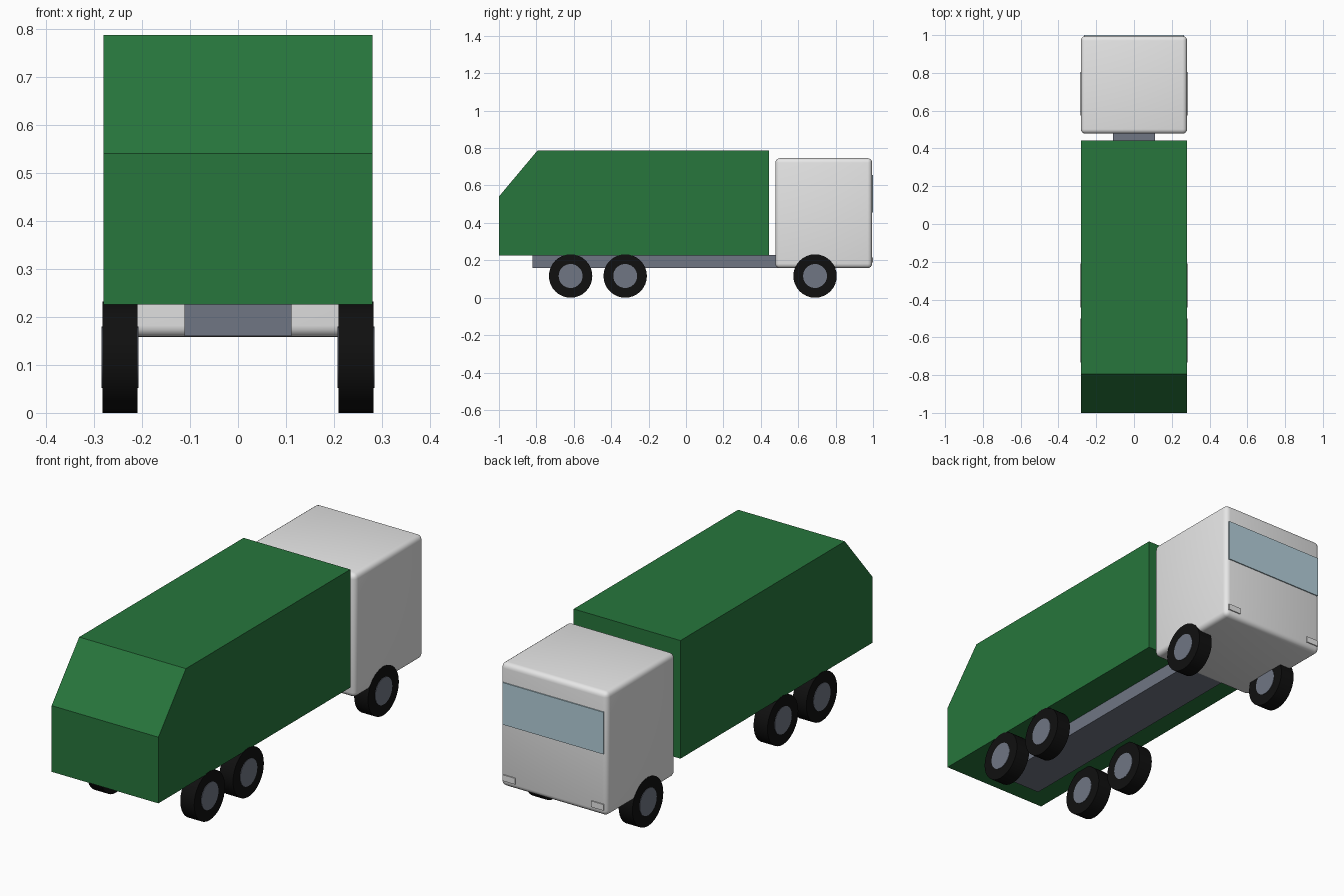
import bpy
import bmesh
from math import pi, radians
from mathutils import Matrix

cube = bpy.data.objects.get("Cube")
if cube:
    bpy.data.objects.remove(cube, do_unlink=True)


def material(name, r, g, b, rough=0.6):
    m = bpy.data.materials.new(name)
    m.use_nodes = True
    m.diffuse_color = (r, g, b, 1)
    bsdf = m.node_tree.nodes["Principled BSDF"]
    bsdf.inputs["Base Color"].default_value = (r, g, b, 1)
    bsdf.inputs["Roughness"].default_value = rough
    return m


green = material("body green", 0.02, 0.18, 0.045)
white = material("cab white", 0.8, 0.8, 0.8)
glass = material("window blue", 0.46, 0.63, 0.71)
grey = material("steel grey", 0.16, 0.18, 0.23)
black = material("tyre black", 0.005, 0.005, 0.005)
lamp = material("lamp white", 0.82, 0.82, 0.82)


def add_object(name, bm, mat):
    bmesh.ops.recalc_face_normals(bm, faces=bm.faces)
    mesh = bpy.data.meshes.new(name)
    bm.to_mesh(mesh)
    bm.free()
    mesh.materials.append(mat)
    obj = bpy.data.objects.new(name, mesh)
    bpy.context.collection.objects.link(obj)
    return obj


def smooth(obj, angle):
    bpy.ops.object.select_all(action="DESELECT")
    obj.select_set(True)
    bpy.context.view_layer.objects.active = obj
    bpy.ops.object.shade_smooth_by_angle(angle=radians(angle))


def box(name, x, y, z, mat, bevel=0):
    """Box from (low, high) ranges, with optionally rounded edges."""
    bm = bmesh.new()
    bmesh.ops.create_cube(bm, size=1)
    for v in bm.verts:
        v.co = [lo + (hi - lo) * (c + 0.5) for c, (lo, hi) in zip(v.co, (x, y, z))]
    if bevel:
        bmesh.ops.bevel(bm, geom=bm.edges[:], offset=bevel, segments=4,
                        profile=0.5, affect="EDGES")
    obj = add_object(name, bm, mat)
    if bevel:
        smooth(obj, 40)
    return obj


def disc(name, x, y, z, radius, width, mat):
    """Cylinder lying along x."""
    bm = bmesh.new()
    place = Matrix.Translation((x, y, z)) @ Matrix.Rotation(pi / 2, 4, "Y")
    bmesh.ops.create_cone(bm, cap_ends=True, segments=32, radius1=radius,
                          radius2=radius, depth=width, matrix=place)
    obj = add_object(name, bm, mat)
    smooth(obj, 40)
    return obj


HALF = 0.281

# Cargo body: side profile extruded across the width
profile = [(-1, 0.226), (0.443, 0.226), (0.443, 0.788), (-0.793, 0.788), (-1, 0.541)]
bm = bmesh.new()
side = bm.faces.new([bm.verts.new((-HALF, y, z)) for y, z in profile])
walls = bmesh.ops.extrude_face_region(bm, geom=[side], use_keep_orig=True)
bmesh.ops.translate(bm, vec=(2 * HALF, 0, 0),
                    verts=[v for v in walls["geom"] if isinstance(v, bmesh.types.BMVert)])
add_object("cargo_body", bm, green)

# Chassis and cab
box("chassis", (-0.112, 0.112), (-0.82, 0.6), (0.16, 0.228), grey)
box("cab", (-HALF, HALF), (0.478, 0.995), (0.158, 0.746), white, bevel=0.024)

# Windscreen and lamps on the end of the cab
box("windscreen", (-0.265, 0.265), (0.991, 1), (0.455, 0.655), glass)
for label, s in (("left", 1), ("right", -1)):
    box(label + "_lamp", sorted((s * 0.2, s * 0.265)), (0.991, 1), (0.187, 0.216), lamp)

    # Wheels: tyre with a hub standing slightly proud on both faces
    for axle, y in (("cab", 0.69), ("middle", -0.325), ("tail", -0.617)):
        disc(f"{label}_{axle}_tyre", s * 0.246, y, 0.116, 0.116, 0.073, black)
        disc(f"{label}_{axle}_hub", s * 0.246, y, 0.116, 0.064, 0.077, grey)
